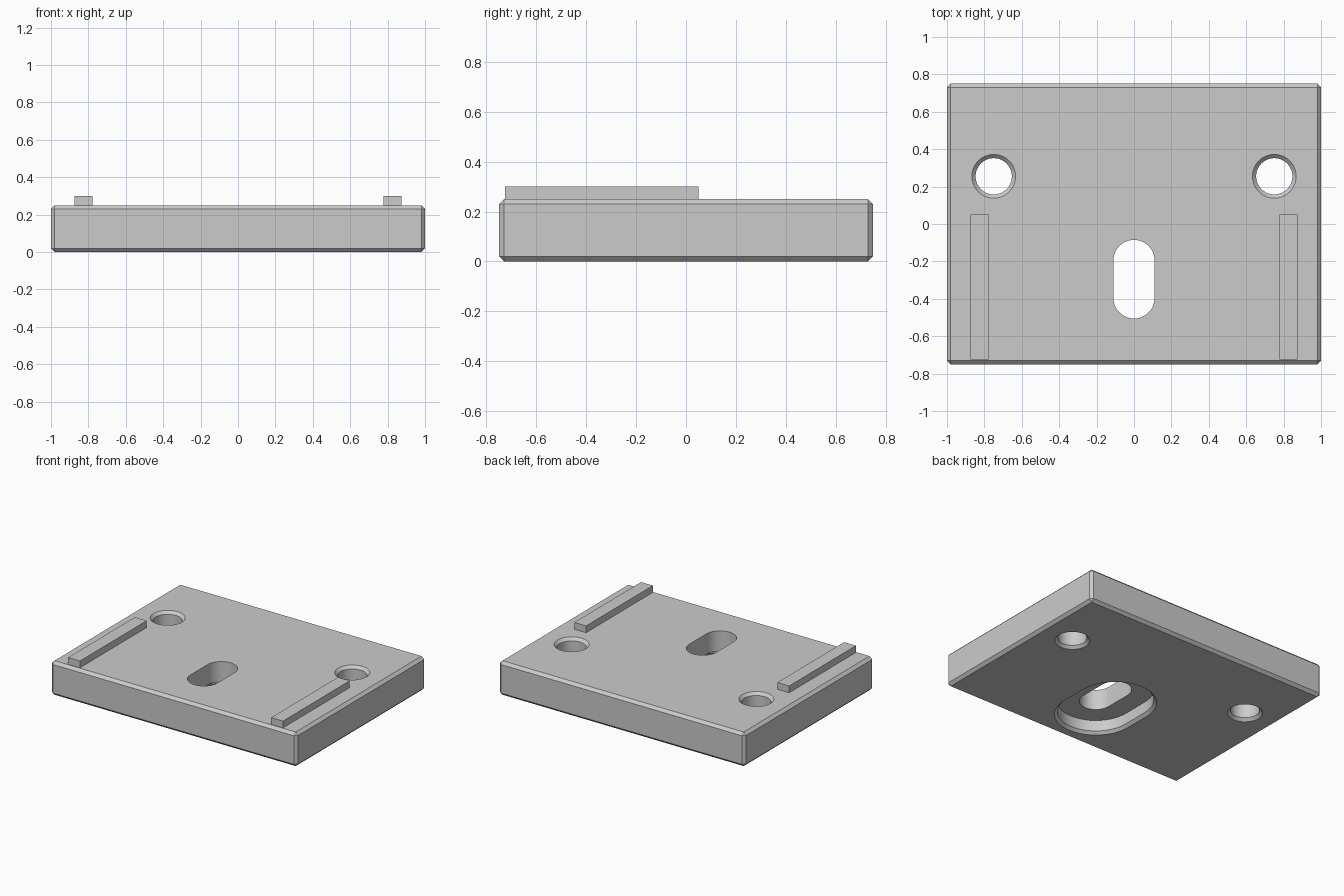
import bpy, bmesh, math
from mathutils import Vector

cube = bpy.data.objects.get("Cube")
if cube:
    bpy.data.objects.remove(cube, do_unlink=True)

grey = bpy.data.materials.new("plain grey")
grey.use_nodes = True
grey.diffuse_color = (0.6, 0.6, 0.6, 1)
grey.node_tree.nodes["Principled BSDF"].inputs["Base Color"].default_value = grey.diffuse_color


def add_object(name, bm):
    bmesh.ops.recalc_face_normals(bm, faces=bm.faces)
    mesh = bpy.data.meshes.new(name)
    bm.to_mesh(mesh)
    bm.free()
    mesh.materials.append(grey)
    obj = bpy.data.objects.new(name, mesh)
    bpy.context.collection.objects.link(obj)
    return obj


def box(name, low, high, bevel=0):
    bm = bmesh.new()
    bmesh.ops.create_cube(bm, size=1)
    low, high = Vector(low), Vector(high)
    bmesh.ops.scale(bm, vec=high - low, verts=bm.verts)
    bmesh.ops.translate(bm, vec=(low + high) / 2, verts=bm.verts)
    if bevel:
        bmesh.ops.bevel(bm, geom=bm.edges[:], offset=bevel, segments=1,
                        profile=0.5, affect='EDGES')
    return add_object(name, bm)


def hole_cutter(name, x, y, profile, half_straight=0, steps=24):
    """Stack rings (z, radius); half_straight stretches them into slots along y."""
    bm = bmesh.new()
    rings = []
    for z, r in profile:
        ring = []
        for side in (1, -1):
            count = steps + 1 if half_straight else steps
            for i in range(count):
                a = math.pi * i / steps
                ring.append(bm.verts.new((x + side * r * math.cos(a),
                                          y + side * (half_straight + r * math.sin(a)), z)))
        rings.append(ring)
    for lower, upper in zip(rings, rings[1:]):
        for i in range(len(lower)):
            j = (i + 1) % len(lower)
            bm.faces.new((lower[i], lower[j], upper[j], upper[i]))
    bm.faces.new(rings[0])
    bm.faces.new(rings[-1])
    cutter = add_object(name, bm)
    cutter.hide_render = True
    return cutter


# Chamfered base plate
THICK, CHAMFER = 0.25, 0.02
plate = box("base_plate", (-1, -0.75, 0), (1, 0.75, THICK), CHAMFER)

# Round holes, countersunk on both faces
R = 0.097
round_profile = [(-CHAMFER, R + 2 * CHAMFER), (CHAMFER, R),
                 (THICK - CHAMFER, R), (THICK + CHAMFER, R + 2 * CHAMFER)]
cutters = [hole_cutter("hole_cutter", x, 0.255, round_profile) for x in (-0.75, 0.75)]

# Slot with a wide chamfered recess underneath
SLOT, RECESS, LEDGE = 0.11, 0.257, 0.1
slot_profile = [(-CHAMFER, RECESS + 2 * CHAMFER), (CHAMFER, RECESS), (LEDGE, RECESS),
                (LEDGE, SLOT), (THICK + CHAMFER, SLOT)]
cutters.append(hole_cutter("slot_cutter", 0, -0.295, slot_profile, half_straight=0.1))

for cutter in cutters:
    mod = plate.modifiers.new("cut", 'BOOLEAN')
    mod.operation = 'DIFFERENCE'
    mod.solver = 'EXACT'
    mod.object = cutter

# Bake the cuts and drop the cutters
graph = bpy.context.evaluated_depsgraph_get()
cut_mesh = bpy.data.meshes.new_from_object(plate.evaluated_get(graph))
plate.modifiers.clear()
plate.data = cut_mesh
for cutter in cutters:
    bpy.data.objects.remove(cutter, do_unlink=True)

bpy.ops.object.select_all(action='DESELECT')
plate.select_set(True)
bpy.context.view_layer.objects.active = plate
bpy.ops.object.shade_smooth_by_angle(angle=math.radians(25))

# Raised guide rails
for name, x in (("right_rail", -0.825), ("left_rail", 0.825)):
    box(name, (x - 0.048, -0.725, THICK - 0.01), (x + 0.048, 0.05, 0.3))
